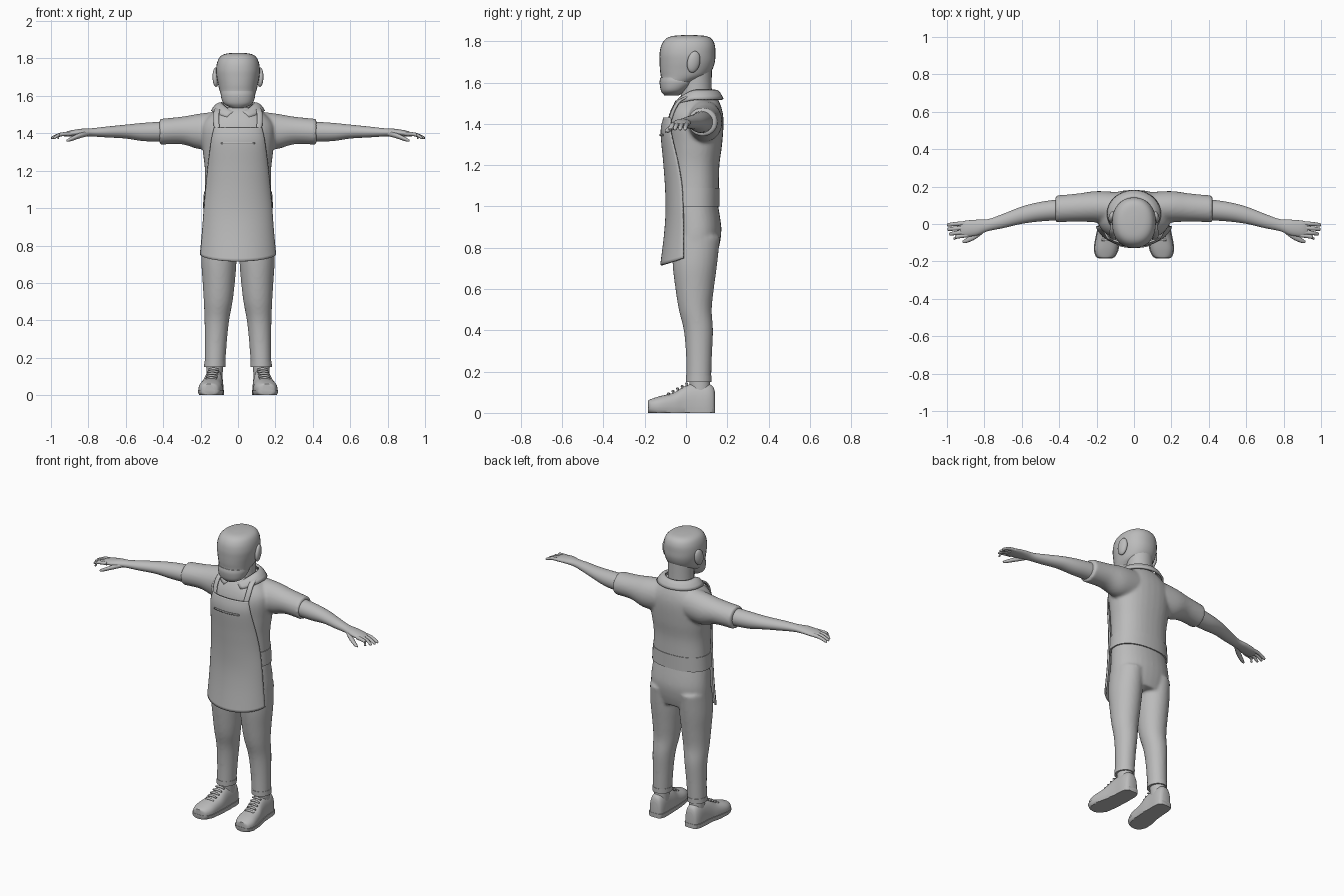
import bpy, bmesh, math
from mathutils import Matrix, Vector

if "Cube" in bpy.data.objects:
    bpy.data.objects.remove(bpy.data.objects["Cube"])

grey = bpy.data.materials.new("plain grey")
grey.use_nodes = True
grey.diffuse_color = (0.5, 0.5, 0.5, 1)
grey.node_tree.nodes["Principled BSDF"].inputs["Base Color"].default_value = grey.diffuse_color
parts = []


def spline(rows, t):
    """Smooth curve through rows of numbers, t from 0 to 1."""
    last = len(rows) - 1
    i = min(int(t * last), last - 1)
    f = t * last - i
    a, b, c, d = (rows[min(max(k, 0), last)] for k in (i - 1, i, i + 1, i + 2))
    return [q + f * ((r - p) + f * (2 * p - 5 * q + 4 * r - s + f * (3 * (q - r) + s - p))) / 2
            for p, q, r, s in zip(a, b, c, d)]


def loft(bm, axis, rows, power=2, side=1, low=-9, high=9, sides=32, steps=5):
    """Closed skin over rows of (position, centre, centre, radius, radius)."""
    rings = []
    count = (len(rows) - 1) * steps
    for k in range(count + 1):
        pos, c1, c2, r1, r2 = spline(rows, k / count)
        ring = []
        for j in range(sides):
            a = math.tau * j / sides
            ca, sa = math.cos(a), math.sin(a)
            p = c1 + r1 * math.copysign(abs(ca) ** (2 / power), ca)
            q = c2 + r2 * math.copysign(abs(sa) ** (2 / power), sa)
            x, y, z = {"x": (pos, p, q), "y": (p, pos, q), "z": (p, q, pos)}[axis]
            ring.append(bm.verts.new((x * side, y, min(max(z, low), high))))
        rings.append(ring)
    for r, s in zip(rings, rings[1:]):
        for j in range(sides):
            bm.faces.new((r[j], r[(j + 1) % sides], s[(j + 1) % sides], s[j]))
    bm.faces.new(rings[0])
    bm.faces.new(rings[-1])


def finish(name, bm):
    bmesh.ops.recalc_face_normals(bm, faces=bm.faces)
    mesh = bpy.data.meshes.new(name)
    bm.to_mesh(mesh)
    bm.free()
    mesh.materials.append(grey)
    ob = bpy.data.objects.new(name, mesh)
    bpy.context.collection.objects.link(ob)
    parts.append(ob)
    return ob


def solid(name, axis, rows, **options):
    bm = bmesh.new()
    loft(bm, axis, rows, **options)
    return finish(name, bm)


def fuse(ob):
    """Melt overlapping lofts into one soft skin."""
    remesh = ob.modifiers.new("fuse", "REMESH")
    remesh.mode = "VOXEL"
    remesh.voxel_size = 0.009
    remesh.use_smooth_shade = True
    soft = ob.modifiers.new("soften", "SMOOTH")
    soft.factor = 0.5
    soft.iterations = 6


def sheet(name, point, nu, nv, thickness):
    """Thin cloth from a function of u (-1 to 1) and v (0 to 1)."""
    bm = bmesh.new()
    grid = [[bm.verts.new(point(2 * i / nu - 1, j / nv)) for i in range(nu + 1)] for j in range(nv + 1)]
    for r, s in zip(grid, grid[1:]):
        for i in range(nu):
            bm.faces.new((r[i], r[i + 1], s[i + 1], s[i]))
    ob = finish(name, bm)
    mod = ob.modifiers.new("thickness", "SOLIDIFY")
    mod.thickness = thickness
    mod.offset = 0
    return ob


SIDES = (("left", 1), ("right", -1))

# Head, beard and neck
solid("head", "z", [
    (1.545, 0, -.06, .04, .035), (1.56, 0, -.055, .07, .055), (1.6, 0, -.04, .088, .08),
    (1.63, 0, -.011, .099, .111), (1.66, 0, 0, .106, .126), (1.7, 0, .006, .114, .134),
    (1.74, 0, .007, .117, .135), (1.78, 0, .01, .111, .13), (1.81, 0, .013, .095, .113),
    (1.825, 0, .015, .066, .083), (1.83, 0, .015, .02, .03)], power=2.2)
solid("beard", "z", [
    (1.538, 0, -.07, .04, .035), (1.56, 0, -.06, .077, .061),
    (1.6, 0, -.043, .092, .085), (1.625, 0, -.05, .088, .074)], power=2.2)
solid("neck", "z", [(1.44, 0, .05, .085, .08), (1.55, 0, .05, .078, .075), (1.67, 0, .05, .08, .075)])

# Shirt: torso and sleeves fused together
bm = bmesh.new()
loft(bm, "z", [
    (1, 0, .04, .184, .12), (1.1, 0, .04, .178, .12), (1.2, 0, .04, .177, .122),
    (1.3, 0, .045, .188, .13), (1.4, 0, .046, .198, .136), (1.46, 0, .05, .185, .127),
    (1.51, 0, .055, .135, .105), (1.54, 0, .06, .09, .08)], power=2.3)
sleeve = [(.08, .085, 1.42, .085, .1), (.2, .092, 1.41, .084, .096),
          (.3, .088, 1.415, .075, .074), (.42, .08, 1.408, .072, .069)]
for _, s in SIDES:
    loft(bm, "x", sleeve, side=s)
fuse(finish("shirt", bm))
solid("waist_band", "z", [(1, 0, .04, .188, .123), (1.09, 0, .04, .182, .123)], power=2.3)


def collar_point(u, v):
    gap = .12 + .3 * v
    a = math.pi + u * (math.pi - gap)
    front = max(0, math.cos(a)) ** 2
    z = 1.56 - .05 * front - v * (.042 - .01 * front)
    return ((.09 + .05 * v) * math.sin(a), .055 - (.085 + .037 * v) * math.cos(a), z + .012 * math.sin(v * math.pi))


sheet("collar", collar_point, 40, 5, .012)

# Trousers: hips and legs fused together
bm = bmesh.new()
loft(bm, "z", [
    (1.02, 0, .04, .178, .113), (.9, 0, .05, .19, .121),
    (.82, 0, .047, .19, .117), (.75, 0, .045, .175, .1)], power=2.2)
leg = [(.85, .1, .05, .09, .115), (.72, .102, .043, .094, .108), (.6, .103, .042, .086, .093),
       (.5, .106, .045, .077, .08), (.4, .113, .06, .066, .071),
       (.28, .119, .063, .059, .063), (.15, .124, .062, .055, .06)]
for _, s in SIDES:
    loft(bm, "z", leg, side=s)
fuse(finish("trousers", bm))

# Apron wraps the front and flares at the hem
APRON = [(1.43, .125, -.105, -.072), (1.36, .14, -.118, -.072), (1.22, .158, -.106, -.04),
         (1.1, .17, -.097, -.02), (.98, .18, -.094, -.014), (.86, .188, -.102, -.012),
         (.715, .2, -.12, -.012)]


def apron_point(u, v):
    z, width, front, edge = spline(APRON, v)
    a, full = u * 1.3, 1.3
    y = front + (edge - front) * (1 - math.cos(a)) / (1 - math.cos(full))
    return (width * math.sin(a) / math.sin(full), y, z + .035 * u * u * v ** 4)


def seam_point(u, v):
    x, y, z = apron_point(u * .5, .18 + .012 * v)
    return (x, y - .008, z)


sheet("apron", apron_point, 28, 36, .01)
sheet("pocket_seam", seam_point, 10, 1, .006)

STRAP = [(.111, -.08, 1.42), (.116, -.062, 1.47), (.113, -.03, 1.515), (.1, .04, 1.545)]
FINGERS = [(.005, -.004, 1), (-.019, -.028, .998), (-.042, -.053, .988), (-.06, -.077, .965)]

for label, s in SIDES:
    # Apron neck strap
    def strap_point(u, v):
        x, y, z = spline(STRAP, v)
        return (s * (x + .014 * u), y + .008 * max(u, 0), z)
    sheet(label + "_strap", strap_point, 4, 14, .01)

    # Ear, tilted back a little
    bm = bmesh.new()
    place = Matrix.Translation((.118 * s, .037, 1.7)) @ Matrix.Rotation(-.2, 4, "X")
    place = place @ Matrix.Rotation(.25 * s, 4, "Z") @ Matrix.Diagonal((.017, .032, .053, 1))
    bmesh.ops.create_uvsphere(bm, u_segments=20, v_segments=14, radius=1, matrix=place)
    finish(label + "_ear", bm)

    # Arm down to the knuckles
    solid(label + "_arm", "x", [
        (.36, .08, 1.41, .057, .055), (.5, .066, 1.407, .052, .049), (.6, .047, 1.409, .046, .037),
        (.7, .016, 1.407, .038, .029), (.78, -.006, 1.405, .032, .022), (.84, -.019, 1.404, .042, .02),
        (.9, -.025, 1.398, .043, .016), (.93, -.028, 1.393, .037, .01)], side=s)

    # Four fingers and a thumb
    bm = bmesh.new()
    for root, tip, reach in FINGERS:
        mid = (root + tip) / 2
        loft(bm, "x", [
            (.89, root, 1.398, .011, .011), (.95, mid, 1.393, .011, .01),
            (reach - .008, tip, 1.377, .009, .008), (reach, tip, 1.374, .004, .003)], side=s, sides=12)
    loft(bm, "x", [
        (.8, -.03, 1.4, .014, .014), (.85, -.065, 1.386, .017, .014),
        (.9, -.09, 1.366, .012, .01), (.918, -.095, 1.36, .004, .004)], side=s, sides=12)
    finish(label + "_fingers", bm)

    # Trouser hem and ankle
    solid(label + "_hem", "z", [(.15, .124, .062, .057, .062), (.18, .123, .062, .057, .062)], side=s)
    solid(label + "_ankle", "z", [(.08, .126, .07, .043, .05), (.17, .125, .065, .045, .05)], side=s)

    # Shoe with sole and laces
    shoe = [(-.183, .154, .03, .028, .03), (-.172, .152, .03, .048, .036), (-.13, .148, .03, .063, .05),
            (-.06, .14, .03, .06, .068), (-.01, .133, .03, .055, .098), (.04, .13, .03, .051, .113),
            (.1, .128, .03, .049, .113), (.13, .127, .03, .04, .098), (.14, .127, .03, .026, .07)]
    sole = [(y * 1.01, x, z, r + .004, h) for y, x, z, r, h in shoe]
    solid(label + "_shoe", "y", shoe, power=2.5, side=s, low=.002)
    solid(label + "_sole", "y", sole, power=2.5, side=s, low=0, high=.027)
    bm = bmesh.new()
    for k in range(5):
        y = -.085 + .022 * k
        height = .091 + .012 * k
        x = .143 - .003 * k
        loft(bm, "x", [(x - .03, y, height - .004, .005, .005), (x, y, height + .002, .007, .007),
                       (x + .03, y, height - .004, .005, .005)], side=s, sides=10)
    finish(label + "_laces", bm)

# Smooth shading with crisp hems
bpy.ops.object.select_all(action="DESELECT")
for ob in parts:
    ob.select_set(True)
bpy.context.view_layer.objects.active = parts[0]
bpy.ops.object.shade_smooth_by_angle(angle=math.radians(40))
